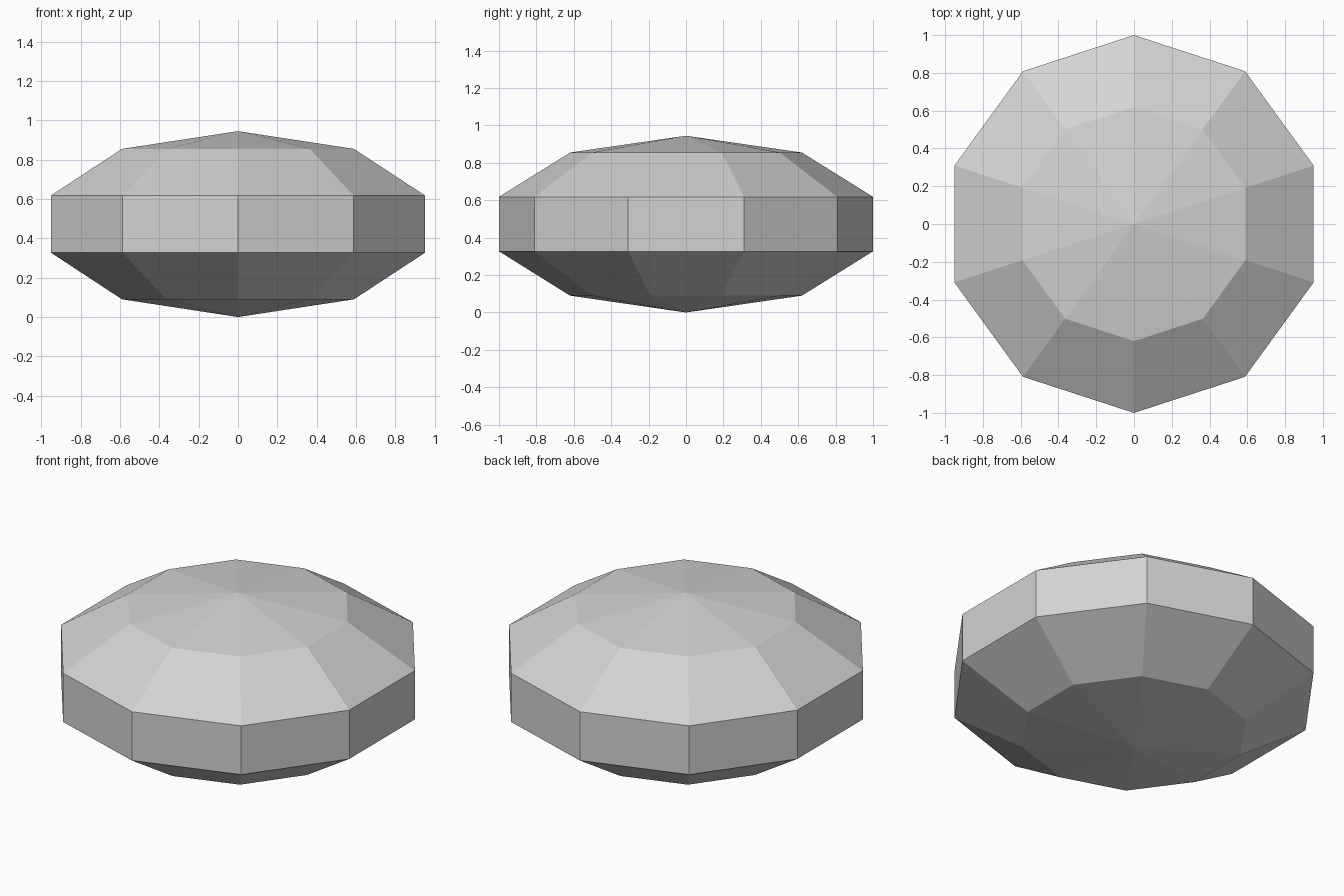
import bpy
import bmesh
from math import cos, sin, tau

cube = bpy.data.objects.get("Cube")
if cube:
    bpy.data.objects.remove(cube, do_unlink=True)

# Plain grey stone
grey = bpy.data.materials.new("stone_grey")
grey.use_nodes = True
colour = (0.65, 0.65, 0.65, 1.0)
grey.diffuse_color = colour
grey.node_tree.nodes["Principled BSDF"].inputs["Base Color"].default_value = colour

SIDES = 10
BOTTOM, TOP = 0.0, 0.945
RINGS = [(0.62, 0.09), (1.0, 0.327), (1.0, 0.618), (0.62, 0.855)]  # radius, height

bm = bmesh.new()


def ring(radius, z):
    """Ten corners, with one pointing straight to the back."""
    angles = [tau / 4 + tau * i / SIDES for i in range(SIDES)]
    return [bm.verts.new((radius * cos(a), radius * sin(a), z)) for a in angles]


rings = [ring(r, z) for r, z in RINGS]
low_tip = bm.verts.new((0, 0, BOTTOM))
high_tip = bm.verts.new((0, 0, TOP))

# Shallow caps, sloped facets and upright girdle
for i in range(SIDES):
    j = (i + 1) % SIDES
    bm.faces.new((low_tip, rings[0][j], rings[0][i]))
    for lower, upper in zip(rings, rings[1:]):
        bm.faces.new((lower[i], lower[j], upper[j], upper[i]))
    bm.faces.new((rings[-1][i], rings[-1][j], high_tip))

bmesh.ops.recalc_face_normals(bm, faces=bm.faces[:])
mesh = bpy.data.meshes.new("faceted_stone")
bm.to_mesh(mesh)
bm.free()
mesh.materials.append(grey)
stone = bpy.data.objects.new("faceted_stone", mesh)
bpy.context.collection.objects.link(stone)
